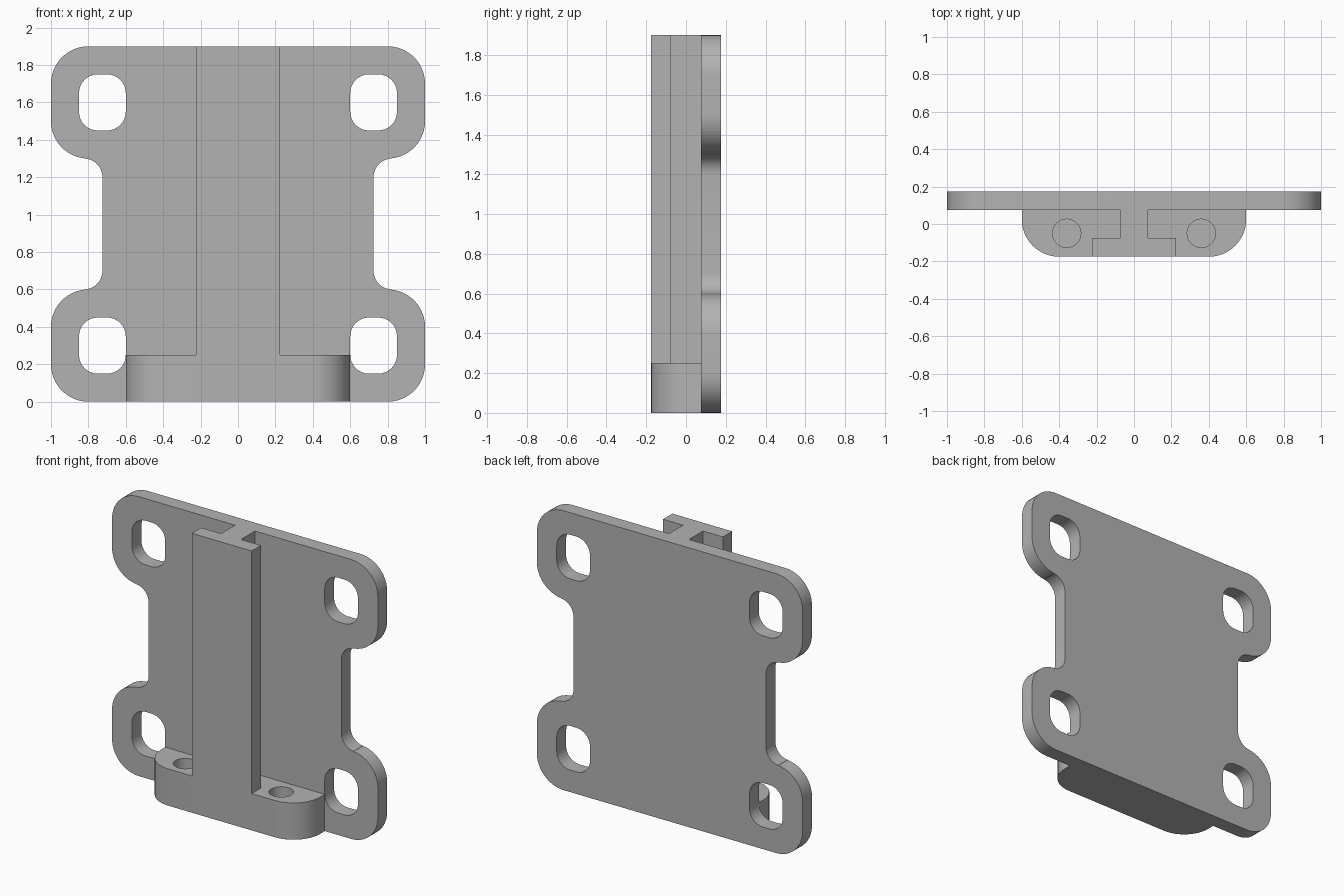
import bpy, bmesh
from math import cos, sin, radians

if "Cube" in bpy.data.objects:
    bpy.data.objects.remove(bpy.data.objects["Cube"], do_unlink=True)

HEIGHT = 1.9
FRONT, STEP, BACK = -0.175, 0.075, 0.175

grey = bpy.data.materials.new("plain grey")
grey.use_nodes = True
colour = (0.45, 0.45, 0.45, 1)
grey.diffuse_color = colour
grey.node_tree.nodes["Principled BSDF"].inputs["Base Color"].default_value = colour


def arc(cx, cy, r, start, end, n=12):
    angles = [radians(start + (end - start) * i / n) for i in range(n + 1)]
    return [(cx + r * cos(a), cy + r * sin(a)) for a in angles]


def mirror_x(half):
    return half + [(-x, v) for x, v in reversed(half)]


def prism(name, outline, axis, low, high):
    """Extrude a closed outline along y or z."""
    bm = bmesh.new()
    place = (lambda u, v: (u, low, v)) if axis == "y" else (lambda u, v: (u, v, low))
    face = bm.faces.new([bm.verts.new(place(u, v)) for u, v in outline])
    grown = bmesh.ops.extrude_face_region(bm, geom=[face])["geom"]
    shift = (0, high - low, 0) if axis == "y" else (0, 0, high - low)
    bmesh.ops.translate(bm, vec=shift, verts=[g for g in grown if isinstance(g, bmesh.types.BMVert)])
    bmesh.ops.recalc_face_normals(bm, faces=bm.faces)
    mesh = bpy.data.meshes.new(name)
    bm.to_mesh(mesh)
    bm.free()
    mesh.materials.append(grey)
    obj = bpy.data.objects.new(name, mesh)
    bpy.context.collection.objects.link(obj)
    return obj


def combine(target, tool, operation):
    mod = target.modifiers.new(operation, "BOOLEAN")
    mod.operation, mod.solver, mod.object = operation, "EXACT", tool
    bpy.context.view_layer.objects.active = target
    bpy.ops.object.modifier_apply(modifier=mod.name)
    bpy.data.objects.remove(tool, do_unlink=True)


# Back plate: four rounded lugs joined by a narrower waist
lug = arc(0.8, 1.7, 0.2, 90, 0) + arc(0.8, 1.5, 0.2, 0, -85) + arc(0.825, 1.2, 0.1, 95, 180)
side = lug + [(x, HEIGHT - z) for x, z in reversed(lug)]
bracket = prism("mounting_bracket", mirror_x(side), "y", STEP, BACK)

# Foot block with rounded front corners
foot = [(0.6, STEP)] + arc(0.4, FRONT + 0.2, 0.2, 0, -90)
combine(bracket, prism("foot", mirror_x(foot), "z", 0, 0.25), "UNION")

# T-shaped rail running the full height
rail = [(0.075, 0.12), (0.075, -0.075), (0.225, -0.075), (0.225, FRONT)]
combine(bracket, prism("rail", mirror_x(rail), "z", 0, HEIGHT), "UNION")

for sx in (-1, 1):
    # Rounded slots through the lugs
    for z in (0.3, 1.6):
        slot = []
        for i, (dx, dz) in enumerate([(1, 1), (-1, 1), (-1, -1), (1, -1)]):
            slot += arc(sx * 0.725 + dx * 0.025, z + dz * 0.05, 0.1, 90 * i, 90 * i + 90, 8)
        combine(bracket, prism("slot", slot, "y", STEP - 0.001, BACK + 0.1), "DIFFERENCE")
    # Blind screw holes in the foot
    hole = arc(sx * 0.36, -0.05, 0.076, 0, 360, 32)[:-1]
    combine(bracket, prism("screw_hole", hole, "z", 0.1, 0.4), "DIFFERENCE")

# Smooth rounds, crisp edges
bpy.ops.object.select_all(action="DESELECT")
bracket.select_set(True)
bpy.context.view_layer.objects.active = bracket
bpy.ops.object.shade_smooth_by_angle(angle=radians(30))
